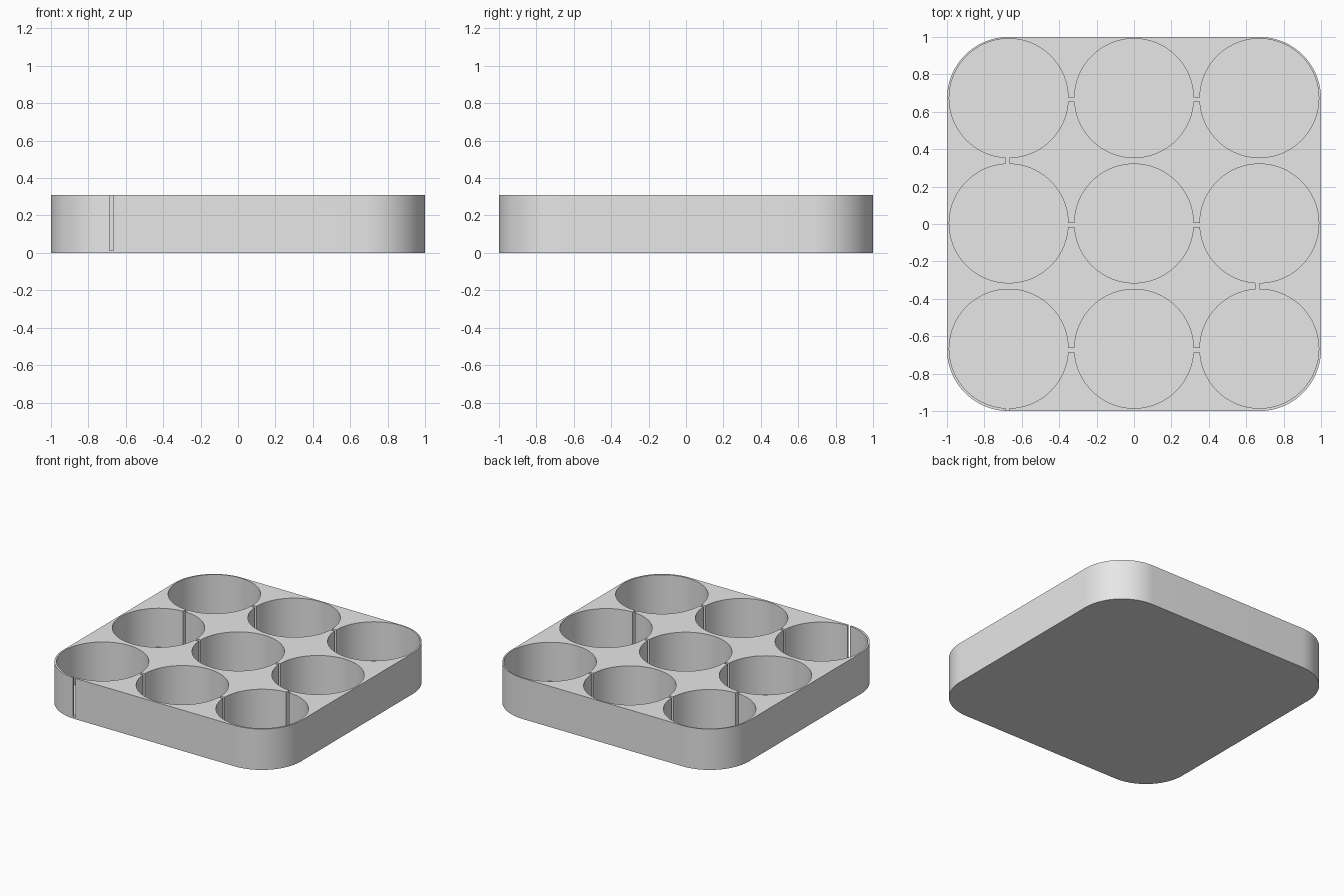
import bpy
import bmesh
from math import cos, sin, pi
from mathutils import Matrix, Vector

if "Cube" in bpy.data.objects:
    bpy.data.objects.remove(bpy.data.objects["Cube"])

HEIGHT, FLOOR = 0.31, 0.014
CORNER, POCKET = 0.33, 0.318
PITCH, SHIFT_Y = 0.67, 0.003
SLOT = 0.022
CUT_TOP = HEIGHT + 0.1

grey = bpy.data.materials.new("plain grey")
grey.use_nodes = True
grey.diffuse_color = (0.8, 0.8, 0.8, 1)
grey.node_tree.nodes["Principled BSDF"].inputs["Base Color"].default_value = (0.8, 0.8, 0.8, 1)


def make_object(name, bm):
    bmesh.ops.recalc_face_normals(bm, faces=bm.faces)
    mesh = bpy.data.meshes.new(name)
    bm.to_mesh(mesh)
    bm.free()
    mesh.materials.append(grey)
    obj = bpy.data.objects.new(name, mesh)
    bpy.context.collection.objects.link(obj)
    return obj


def add_prism(bm, outline, z0, z1):
    face = bm.faces.new([bm.verts.new((x, y, z0)) for x, y in outline])
    top = bmesh.ops.extrude_face_region(bm, geom=[face], use_keep_orig=True)
    verts = [v for v in top["geom"] if isinstance(v, bmesh.types.BMVert)]
    bmesh.ops.translate(bm, verts=verts, vec=(0, 0, z1 - z0))


def arc(cx, cy, radius, start, sweep, count):
    angles = [start + sweep * i / count for i in range(count + 1)]
    return [(cx + radius * cos(a), cy + radius * sin(a)) for a in angles]


# Rounded square block
bm = bmesh.new()
inset = 1 - CORNER
outline = []
for quarter, (sx, sy) in enumerate([(1, 1), (-1, 1), (-1, -1), (1, -1)]):
    outline += arc(sx * inset, sy * inset, CORNER, quarter * pi / 2, pi / 2, 24)
add_prism(bm, outline, 0, HEIGHT)
tray = make_object("tray", bm)

# Nine round pockets
bm = bmesh.new()
steps = (-PITCH, 0, PITCH)
for x in steps:
    for y in steps:
        circle = arc(x, y + SHIFT_Y, POCKET, 0, 2 * pi, 96)[:-1]
        add_prism(bm, circle, FLOOR, CUT_TOP)
pockets = make_object("pocket_cutter", bm)

# Narrow slots joining the pockets in a winding path that opens at the front
bm = bmesh.new()


def add_slot(x, y, size_x, size_y):
    centre = Vector((x, y, (FLOOR + CUT_TOP) / 2))
    scale = Matrix.Diagonal((size_x, size_y, CUT_TOP - FLOOR, 1))
    bmesh.ops.create_cube(bm, size=1, matrix=Matrix.Translation(centre) @ scale)


for y in steps:
    for x in (-PITCH / 2, PITCH / 2):
        add_slot(x, y - 0.005, 0.1, SLOT)
add_slot(-0.677, PITCH / 2, SLOT, 0.1)
add_slot(0.66, -PITCH / 2, SLOT, 0.1)
add_slot(-0.677, -1, SLOT, 0.1)
slots = make_object("slot_cutter", bm)

# Cut the block, then remove the cutters
bpy.ops.object.select_all(action='DESELECT')
bpy.context.view_layer.objects.active = tray
tray.select_set(True)
for cutter in (pockets, slots):
    cutter.hide_render = True
    cut = tray.modifiers.new(cutter.name, 'BOOLEAN')
    cut.operation = 'DIFFERENCE'
    cut.solver = 'EXACT'
    cut.object = cutter
    bpy.ops.object.modifier_apply(modifier=cut.name)
    bpy.data.objects.remove(cutter)

bpy.ops.object.shade_smooth_by_angle(angle=pi / 6)
